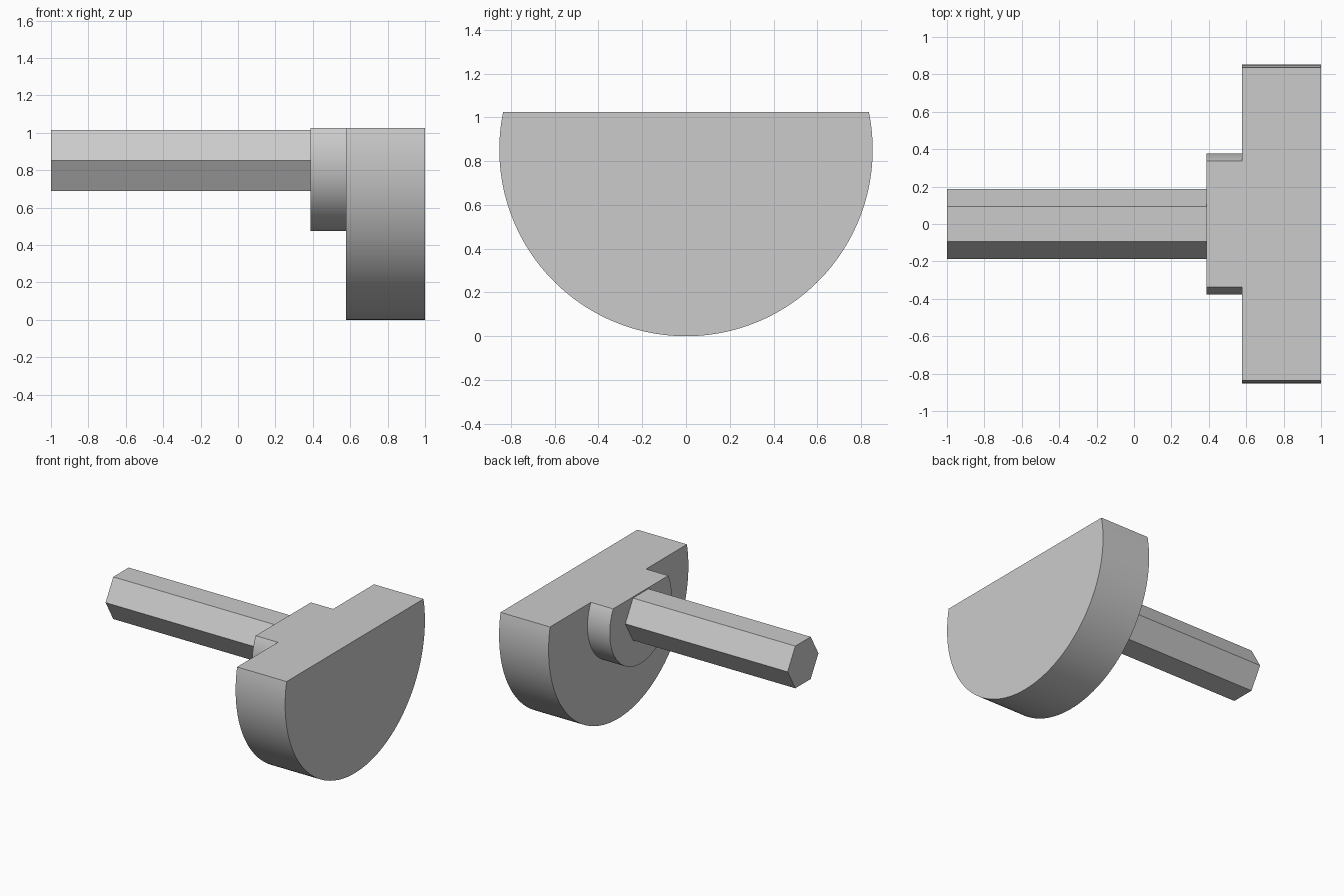
import bpy
import bmesh
from math import sin, cos, asin, pi, radians

cube = bpy.data.objects.get("Cube")
if cube:
    bpy.data.objects.remove(cube, do_unlink=True)

AXIS_Z = 0.853     # height of the shared axis
FLAT = 0.172       # flat cut above the axis

grey = bpy.data.materials.new("plain grey")
grey.use_nodes = True
grey.diffuse_color = (0.6, 0.6, 0.6, 1)
grey.node_tree.nodes["Principled BSDF"].inputs["Base Color"].default_value = (0.6, 0.6, 0.6, 1)


def cut_circle(radius, steps):
    """Circle profile in y, z with its top sliced off by the flat."""
    a = asin(FLAT / radius)
    angles = [pi - a + (pi + 2 * a) * i / steps for i in range(steps + 1)]
    return [(radius * cos(t), radius * sin(t)) for t in angles]


def extrude_part(name, profile, x0, x1, smooth):
    """Solid made by sweeping a profile along x."""
    bm = bmesh.new()
    face = bm.faces.new([bm.verts.new((x0, y, AXIS_Z + z)) for y, z in profile])
    swept = bmesh.ops.extrude_face_region(bm, geom=[face], use_keep_orig=True)
    verts = [g for g in swept["geom"] if isinstance(g, bmesh.types.BMVert)]
    bmesh.ops.translate(bm, verts=verts, vec=(x1 - x0, 0, 0))
    bmesh.ops.recalc_face_normals(bm, faces=bm.faces)
    mesh = bpy.data.meshes.new(name)
    bm.to_mesh(mesh)
    bm.free()
    mesh.materials.append(grey)
    obj = bpy.data.objects.new(name, mesh)
    bpy.context.collection.objects.link(obj)
    if smooth:
        bpy.ops.object.select_all(action="DESELECT")
        obj.select_set(True)
        bpy.context.view_layer.objects.active = obj
        bpy.ops.object.shade_smooth_by_angle(angle=radians(30))


# Large cut disc, smaller cut hub and hexagonal shaft on one axis
extrude_part("cut_disc", cut_circle(0.853, 96), 0.577, 1.0, True)
extrude_part("cut_hub", cut_circle(0.378, 64), 0.387, 0.577, True)
hexagon = [(0.188 * cos(i * pi / 3), 0.188 * sin(i * pi / 3)) for i in range(6)]
extrude_part("hex_shaft", hexagon, -1.0, 0.387, False)
